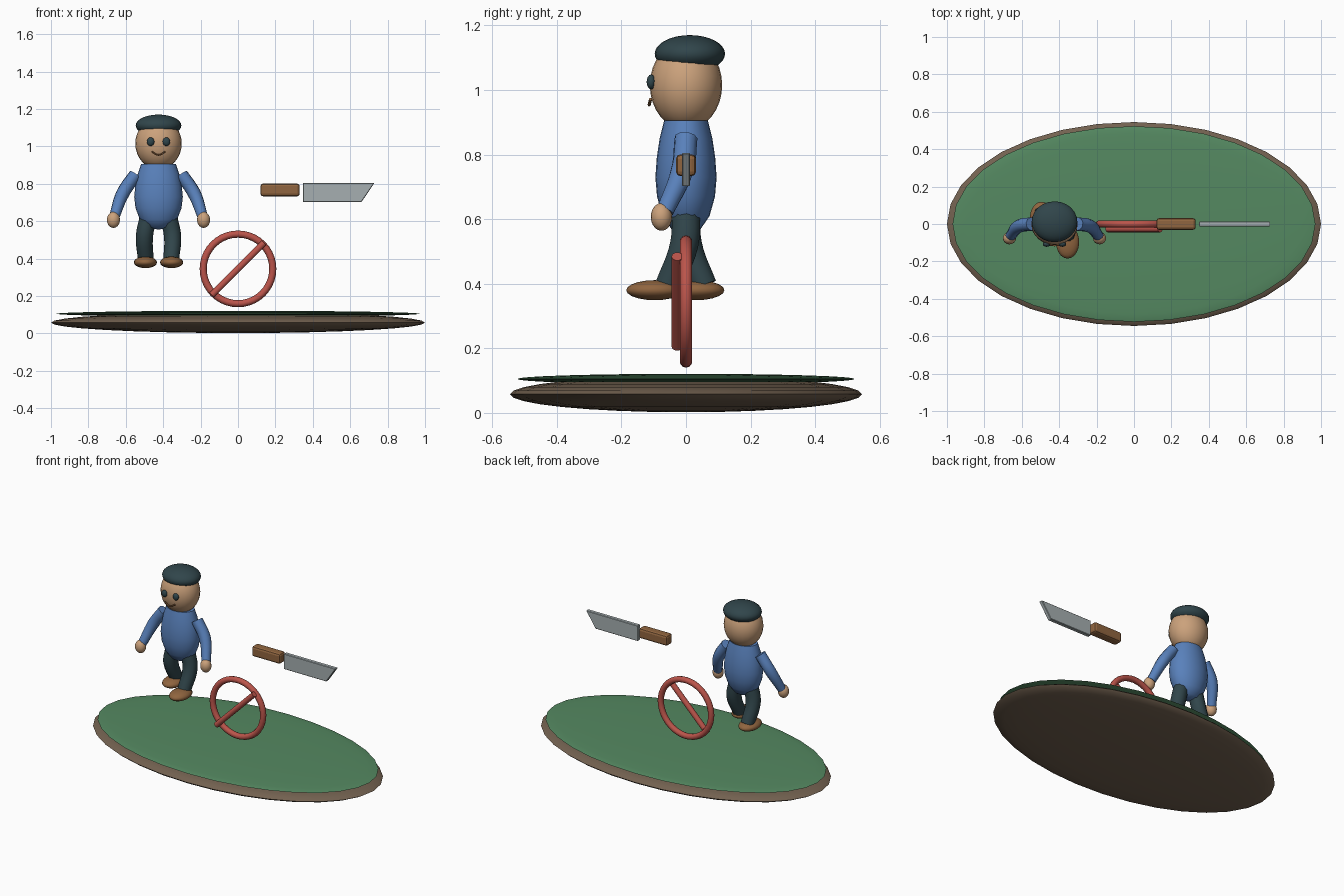
import bpy, bmesh, math
from mathutils import Vector

if "Cube" in bpy.data.objects:
    bpy.data.objects.remove(bpy.data.objects["Cube"])

CX = -0.425  # centre line of the figure


def material(name, rgb):
    m = bpy.data.materials.new(name)
    m.diffuse_color = (*rgb, 1)
    m.use_nodes = True
    m.node_tree.nodes["Principled BSDF"].inputs["Base Color"].default_value = m.diffuse_color
    return m


BROWN = material("earth", (0.17, 0.12, 0.08))
GREEN = material("grass", (0.09, 0.25, 0.12))
SKIN = material("skin", (0.60, 0.36, 0.20))
DARK = material("dark_cloth", (0.03, 0.06, 0.07))
BLUE = material("blue_cloth", (0.10, 0.22, 0.50))
LEATHER = material("leather", (0.28, 0.13, 0.05))
RED = material("red", (0.50, 0.09, 0.07))
STEEL = material("steel", (0.38, 0.43, 0.44))


def finish(name, mat, angle=None):
    ob = bpy.context.object
    ob.name = name
    ob.data.materials.append(mat)
    if angle:
        bpy.ops.object.shade_smooth_by_angle(angle=math.radians(angle))
    return ob


def ellipsoid(name, loc, radii, mat, seg=32, rings=16):
    bpy.ops.mesh.primitive_uv_sphere_add(segments=seg, ring_count=rings, location=loc)
    bpy.context.object.scale = radii
    bpy.ops.object.transform_apply(location=False, rotation=False)
    return finish(name, mat, 60)


def tube(name, points, radii, mat, res=3):
    # smooth path with round section, turned into a mesh
    cu = bpy.data.curves.new(name, 'CURVE')
    cu.dimensions = '3D'
    cu.bevel_depth = 1
    cu.bevel_resolution = res
    cu.use_fill_caps = True
    cu.resolution_u = 6
    sp = cu.splines.new('BEZIER')
    sp.bezier_points.add(len(points) - 1)
    for bp, p, r in zip(sp.bezier_points, points, radii):
        bp.co = p
        bp.radius = r
        bp.handle_left_type = bp.handle_right_type = 'AUTO'
    ob = bpy.data.objects.new(name, cu)
    bpy.context.collection.objects.link(ob)
    bpy.ops.object.select_all(action='DESELECT')
    bpy.context.view_layer.objects.active = ob
    ob.select_set(True)
    bpy.ops.object.convert(target='MESH')
    return finish(name, mat, 50)


def mesh_object(name, bm):
    bmesh.ops.recalc_face_normals(bm, faces=bm.faces)
    me = bpy.data.meshes.new(name)
    bm.to_mesh(me)
    bm.free()
    ob = bpy.data.objects.new(name, me)
    bpy.context.collection.objects.link(ob)
    bpy.ops.object.select_all(action='DESELECT')
    bpy.context.view_layer.objects.active = ob
    ob.select_set(True)


# island base
ellipsoid("earth_base", (0, 0, 0.058), (1, 0.545, 0.056), BROWN)
ellipsoid("grass_top", (0, 0, 0.105), (0.97, 0.523, 0.016), GREEN)

# torso: lathe profile squashed front to back
profile = [(0.0, 0.555), (0.06, 0.567), (0.10, 0.61), (0.123, 0.67), (0.13, 0.73),
           (0.124, 0.79), (0.112, 0.85), (0.093, 0.905), (0.0, 0.905)]
bm = bmesh.new()
vs = [bm.verts.new((r, 0, z)) for r, z in profile]
edges = [bm.edges.new(p) for p in zip(vs, vs[1:])]
bmesh.ops.spin(bm, geom=vs + edges, axis=(0, 0, 1), cent=(0, 0, 0),
               angle=math.tau, steps=24, use_duplicate=False)
bmesh.ops.remove_doubles(bm, verts=bm.verts, dist=1e-4)
bmesh.ops.scale(bm, vec=(1, 0.73, 1), verts=bm.verts)
bmesh.ops.translate(bm, vec=(CX, 0, 0), verts=bm.verts)
mesh_object("torso", bm)
finish("torso", BLUE, 50)

# head and cap
ellipsoid("head", (CX, 0, 1.015), (0.124, 0.112, 0.138), SKIN, 24)
ellipsoid("cap", (CX, 0.012, 1.112), (0.122, 0.109, 0.058), DARK, 24)
tube("mouth", [(CX - 0.036, -0.110, 0.971), (CX, -0.114, 0.954), (CX + 0.036, -0.110, 0.971)],
     [0.005] * 3, LEATHER, 1)

# paired parts; s is the side, the +x leg steps forward
for s, side in ((-1, "left"), (1, "right")):
    ellipsoid(side + "_eye", (CX + s * 0.042, -0.108, 1.025), (0.02, 0.014, 0.023), DARK, 16, 8)
    tube(side + "_arm", [(CX + s * 0.122, 0, 0.85), (CX + s * 0.19, -0.012, 0.75),
                         (CX + s * 0.236, -0.065, 0.625)], [0.036, 0.036, 0.028], BLUE)
    ellipsoid(side + "_hand", (CX + s * 0.241, -0.076, 0.607), (0.035, 0.033, 0.043), SKIN, 16, 10)
    tube(side + "_leg", [(CX + s * 0.055, 0, 0.62), (CX + s * 0.075, -s * 0.006, 0.52),
                         (CX + s * 0.068, -s * 0.055, 0.395)], [0.046, 0.046, 0.042], DARK)
    ellipsoid(side + "_foot", (CX + s * 0.07, -0.033 - s * 0.064, 0.38),
              (0.062, 0.088, 0.031), LEATHER, 20, 10)

# barred ring
bpy.ops.mesh.primitive_torus_add(major_segments=40, minor_segments=10, major_radius=0.186,
                                 minor_radius=0.019, location=(0, 0, 0.345),
                                 rotation=(math.pi / 2, 0, 0))
finish("ring", RED, 60)
bpy.ops.mesh.primitive_cylinder_add(vertices=10, radius=0.018, depth=0.395,
                                    location=(0, -0.027, 0.345), rotation=(0, math.pi / 4, 0))
finish("ring_bar", RED, 45)

# knife handle
bpy.ops.mesh.primitive_cube_add(size=1, location=(0.225, 0, 0.767))
bpy.context.object.scale = (0.21, 0.062, 0.068)
bpy.ops.object.transform_apply(location=False, rotation=False)
ob = finish("knife_handle", LEATHER)
bev = ob.modifiers.new("round", 'BEVEL')
bev.width = 0.014
bev.segments = 2

# knife blade: extruded outline
outline = [(0.347, 0.702), (0.66, 0.702), (0.73, 0.805), (0.347, 0.805)]
bm = bmesh.new()
face = bm.faces.new([bm.verts.new((x, -0.013, z)) for x, z in outline])
ext = bmesh.ops.extrude_face_region(bm, geom=[face])
bmesh.ops.translate(bm, vec=(0, 0.026, 0),
                    verts=[v for v in ext["geom"] if isinstance(v, bmesh.types.BMVert)])
mesh_object("knife_blade", bm)
ob = finish("knife_blade", STEEL)
bev = ob.modifiers.new("edge", 'BEVEL')
bev.width = 0.003
bev.segments = 1
